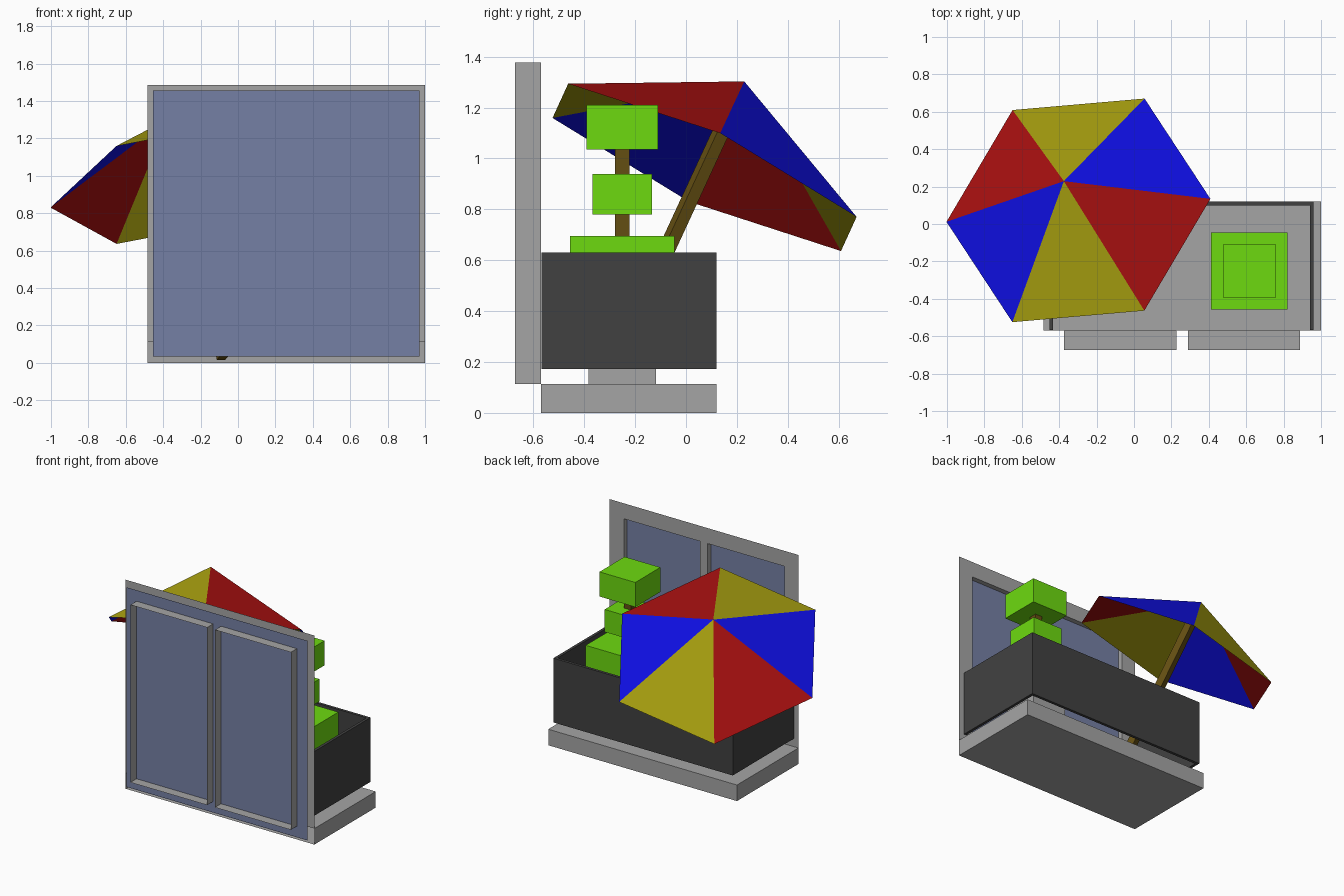
import bpy
import math
from mathutils import Vector

if "Cube" in bpy.data.objects:
    bpy.data.objects.remove(bpy.data.objects["Cube"])


def material(name, rgb):
    m = bpy.data.materials.new(name)
    m.diffuse_color = (*rgb, 1)
    m.use_nodes = True
    m.node_tree.nodes["Principled BSDF"].inputs["Base Color"].default_value = m.diffuse_color
    return m


RED = material("red", (0.386, 0.005, 0.005))
YELLOW = material("yellow", (0.39, 0.35, 0.005))
BLUE = material("blue", (0.005, 0.005, 0.8))
GREEN = material("green", (0.153, 0.7, 0.005))
BROWN = material("brown", (0.127, 0.077, 0.006))
DARK = material("dark", (0.053, 0.053, 0.053))
GLASS = material("glass", (0.179, 0.217, 0.377))
GREY = material("grey", (0.377, 0.377, 0.377))


def mesh_object(name, verts, faces, mats=(GREY,)):
    me = bpy.data.meshes.new(name)
    me.from_pydata(verts, [], faces)
    for m in mats:
        me.materials.append(m)
    ob = bpy.data.objects.new(name, me)
    bpy.context.collection.objects.link(ob)
    return ob


# Box faces: bottom, top, front, right, back, left
BOX = [(0, 3, 2, 1), (4, 5, 6, 7), (0, 1, 5, 4), (1, 2, 6, 5), (2, 3, 7, 6), (3, 0, 4, 7)]


def box(name, x, y, z, mat=GREY, skip=()):
    verts = [(a, b, c) for c in z for a, b in
             ((x[0], y[0]), (x[1], y[0]), (x[1], y[1]), (x[0], y[1]))]
    return mesh_object(name, verts, [f for i, f in enumerate(BOX) if i not in skip], (mat,))


FRONT, BACK = -0.57, 0.12
LEFT, RIGHT = -0.485, 1.0
FLOOR, WALL_TOP, WIN_TOP = 0.114, 1.487, 1.377
WINDOWS = [(-0.375, 0.228), (0.29, 0.887)]

# Balcony slab, open towards the wall
box("floor_slab", (LEFT, RIGHT), (FRONT, BACK), (0, FLOOR), skip=(2,))

# Thin wall with two window openings
outline = [(LEFT, FLOOR), (LEFT, WALL_TOP), (RIGHT, WALL_TOP), (RIGHT, FLOOR)]
for x0, x1 in reversed(WINDOWS):
    outline += [(x1, FLOOR), (x1, WIN_TOP), (x0, WIN_TOP), (x0, FLOOR)]
mesh_object("wall", [(x, FRONT, z) for x, z in outline], [range(len(outline))])

# Window surrounds, open front and back
for i, x in enumerate(WINDOWS):
    box(f"window_frame_{i + 1}", x, (-0.673, FRONT), (FLOOR, WIN_TOP), skip=(2, 4))

# Single glass sheet
mesh_object("window_glass",
            [(-0.455, -0.605, 0.035), (0.97, -0.605, 0.035),
             (0.97, -0.605, 1.455), (-0.455, -0.605, 1.455)], [(0, 1, 2, 3)], (GLASS,))

# U-shaped railing
xl, xr, t, yf = -0.452, 0.96, 0.02, FRONT + 0.002
plan = [(xl, yf), (xl + t, yf), (xl + t, BACK - t), (xr - t, BACK - t),
        (xr - t, yf), (xr, yf), (xr, BACK), (xl, BACK)]
n = len(plan)
mesh_object("railing", [(x, y, z) for z in (0.173, 0.63) for x, y in plan],
            [range(n - 1, -1, -1), range(n, 2 * n)] +
            [(i, (i + 1) % n, (i + 1) % n + n, i + n) for i in range(n)], (DARK,))


# Potted tree stacked on one centre line
def tree_block(name, half, z, mat=GREY):
    cx, cy = 0.617, -0.251
    box(name, (cx - half, cx + half), (cy - half, cy + half), z, mat)


tree_block("plant_pot", 0.133, (FLOOR, 0.40))
tree_block("trunk", 0.028, (0.38, 1.05), BROWN)
tree_block("foliage_lower", 0.205, (0.44, 0.695), GREEN)
tree_block("foliage_middle", 0.117, (0.78, 0.94), GREEN)
tree_block("foliage_upper", 0.141, (1.035, 1.21), GREEN)

# Tilted six-sided parasol canopy
apex = Vector((-0.375, 0.229, 1.303))
centre = Vector((-0.297, 0.073, 0.965))
axis = (apex - centre).normalized()
u = Vector((-0.703, -0.063, -0.138))
u = (u - axis * u.dot(axis)).normalized()
v = u.cross(axis)
rim = [centre + 0.721 * (u * math.cos(a) + v * math.sin(a))
       for a in (k * math.pi / 3 for k in range(6))]
canopy = mesh_object("parasol_canopy", [apex] + rim,
                     [(0, 1 + (k + 1) % 6, 1 + k) for k in range(6)], (RED, YELLOW, BLUE))
for k, p in enumerate(canopy.data.polygons):
    p.material_index = k % 3

# Parasol pole along the canopy axis
length = 1.435
pole = box("parasol_pole", (-0.025, 0.025), (-0.025, 0.025), (-length, -0.04), BROWN)
pole.rotation_euler = axis.to_track_quat('Z', 'Y').to_euler()
pole.location = apex
